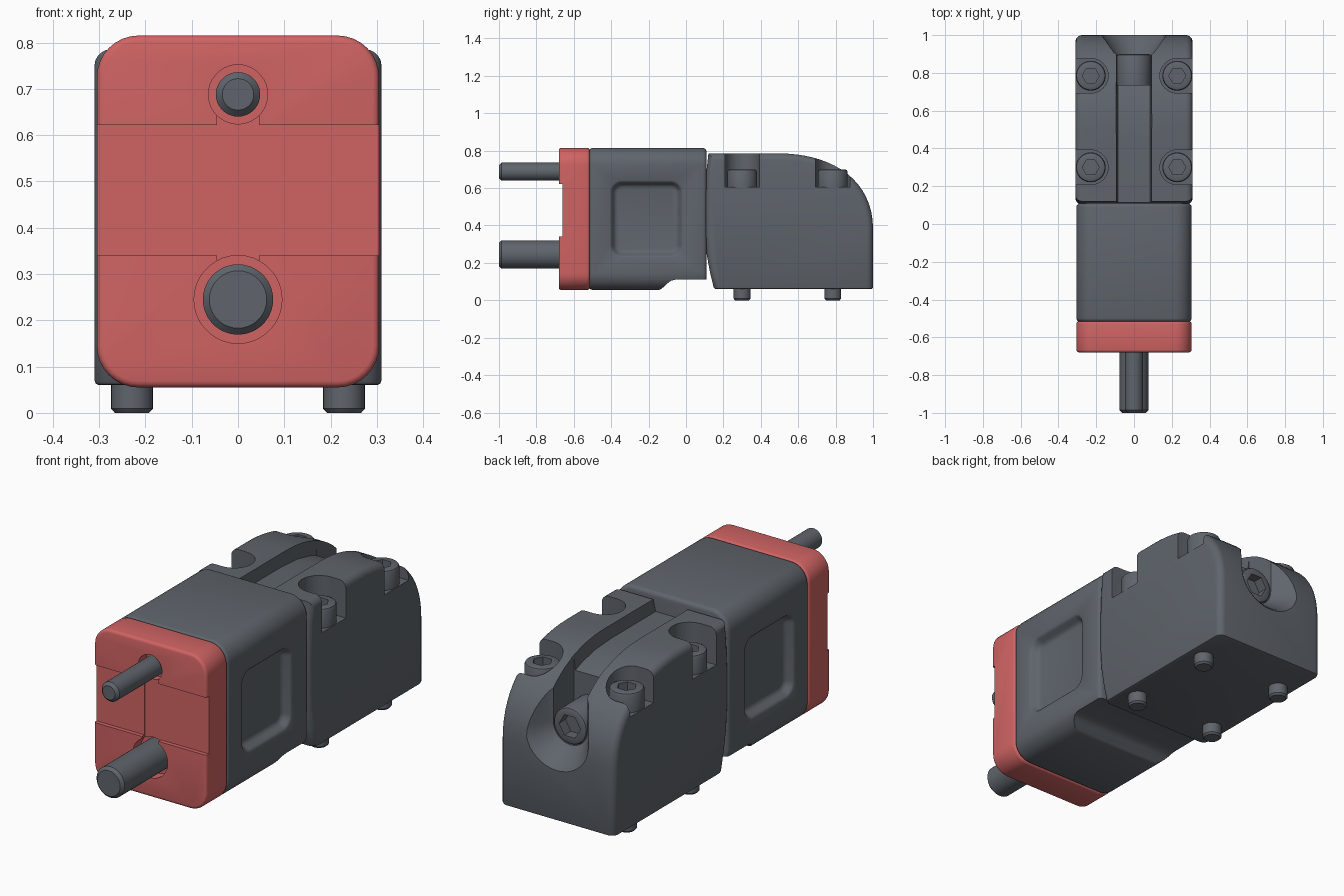
import bpy, bmesh, math
from mathutils import Vector
from mathutils.geometry import interpolate_bezier

cube = bpy.data.objects.get("Cube")
if cube:
    bpy.data.objects.remove(cube, do_unlink=True)


def material(name, rgb):
    m = bpy.data.materials.new(name)
    m.use_nodes = True
    color = (*rgb, 1)
    m.diffuse_color = color
    m.node_tree.nodes["Principled BSDF"].inputs["Base Color"].default_value = color
    return m


grey = material("slate grey", (0.115, 0.13, 0.15))
red = material("soft red", (0.63, 0.125, 0.125))


def place(axis, d, u, v):
    return {"x": (d, u, v), "y": (u, d, v), "z": (u, v, d)}[axis]


def rounded(axis, d, cu, cv, hu, hv, r, n=8):
    """Rounded rectangle loop across an axis at depth d."""
    pts = []
    for k, (su, sv) in enumerate([(1, 1), (-1, 1), (-1, -1), (1, -1)]):
        for i in range(n + 1):
            a = (k + i / n) * math.pi / 2
            pts.append(place(axis, d, cu + su * (hu - r) + r * math.cos(a),
                             cv + sv * (hv - r) + r * math.sin(a)))
    return pts


def ring(axis, d, cu, cv, r, hexagon=False, n=36):
    """Circle loop, or a hexagon with the same point count."""
    pts = []
    for i in range(n):
        a = math.tau * i / n
        k = r
        if hexagon:
            k = r * math.cos(math.pi / 6) / math.cos(a % (math.pi / 3) - math.pi / 6)
        pts.append(place(axis, d, cu + k * math.cos(a), cv + k * math.sin(a)))
    return pts


def loft(name, loops, mat=grey):
    """Skin a row of matching loops and cap both ends."""
    bm = bmesh.new()
    rows = [[bm.verts.new(p) for p in loop] for loop in loops]
    n = len(rows[0])
    for a, b in zip(rows, rows[1:]):
        for i in range(n):
            j = (i + 1) % n
            bm.faces.new((a[i], a[j], b[j], b[i]))
    bm.faces.new(rows[0])
    bm.faces.new(rows[-1])
    bmesh.ops.recalc_face_normals(bm, faces=bm.faces)
    me = bpy.data.meshes.new(name)
    bm.to_mesh(me)
    bm.free()
    me.materials.append(mat)
    ob = bpy.data.objects.new(name, me)
    bpy.context.collection.objects.link(ob)
    return ob


def activate(ob):
    bpy.ops.object.select_all(action="DESELECT")
    ob.select_set(True)
    bpy.context.view_layer.objects.active = ob


def carve(ob, cutters):
    activate(ob)
    for c in cutters:
        m = ob.modifiers.new("cut", "BOOLEAN")
        m.operation, m.solver, m.object = "DIFFERENCE", "EXACT", c
        bpy.ops.object.modifier_apply(modifier=m.name)
        bpy.data.objects.remove(c, do_unlink=True)


def smooth(ob):
    activate(ob)
    bpy.ops.object.shade_smooth_by_angle(angle=math.radians(32))


def box(x, y, z):
    corners = lambda h: [(x[0], y[0], h), (x[1], y[0], h), (x[1], y[1], h), (x[0], y[1], h)]
    return loft("cutter", [corners(z[0]), corners(z[1])])


def shell(name, y0, y1, edge, mat):
    """Rounded block along y with softened end edges."""
    loops = []
    steps = [i * math.pi / 6 for i in range(4)]
    ends = [(y0 + edge * (1 - math.sin(a)), edge * (1 - math.cos(a))) for a in reversed(steps)]
    ends += [(y1 - edge * (1 - math.sin(a)), edge * (1 - math.cos(a))) for a in steps]
    for y, inset in ends:
        loops.append(rounded("y", y, 0, 0.435, 0.305 - inset, 0.38 - inset, 0.09 - inset))
    return loft(name, loops, mat)


# Front plate with a cross groove and two pin holes
PINS = (("upper_pin", 0.688, 0.048, 0.064), ("lower_pin", 0.245, 0.076, 0.095))
plate = shell("front_plate", -0.68, -0.515, 0.014, red)
cuts = [box((-0.5, 0.5), (-0.8, -0.66), (0.34, 0.622)),
        box((-0.045, 0.045), (-0.8, -0.657), (0.25, 0.69))]
for _, z, _, hole in PINS:
    cuts.append(loft("cutter", [ring("y", -0.8, 0, z, hole), ring("y", -0.62, 0, z, hole)]))
for c in cuts:
    c.data.materials[0] = red
carve(plate, cuts)
smooth(plate)

# Pins
for name, z, r, _ in PINS:
    smooth(loft(name, [ring("y", y, 0, z, k) for y, k in
                       [(-1, r - 0.014), (-0.986, r), (-0.55, r)]]))

# Middle body with stepped underside and side pockets
body = shell("middle_body", -0.518, 0.11, 0.02, grey)
step = [(-0.15, 0), (-0.15, 0.052), (-0.13, 0.062), (-0.1, 0.09), (-0.08, 0.105),
        (-0.055, 0.111), (0.3, 0.111), (0.3, 0)]
cuts = [loft("cutter", [[(x, y, z) for y, z in step] for x in (-0.5, 0.5)])]
for s in (-1, 1):
    cuts.append(loft("cutter", [
        rounded("x", s * x, -0.212, 0.435, 0.195 - k, 0.205 - k, 0.065 - k)
        for x, k in [(0.4, -0.004), (0.306, -0.004), (0.302, 0.005), (0.296, 0.011), (0.277, 0.021),
                     (0.268, 0.03), (0.265, 0.042)]]))
carve(body, cuts)
smooth(body)

# Rear block from a side profile
curve = interpolate_bezier(Vector((0.5, 0.785)), Vector((0.76, 0.785)),
                           Vector((1.0, 0.66)), Vector((1.0, 0.38)), 18)
profile = [(0.15, 0.06), (0.128, 0.15), (0.11, 0.25), (0.102, 0.36), (0.102, 0.55),
           (0.108, 0.68), (0.12, 0.785)]
profile += [tuple(p) for p in curve] + [(1.0, 0.06)]
block = loft("rear_block", [[(x, y, z) for y, z in profile] for x in (-0.31, 0.31)])
bm = bmesh.new()
bm.from_mesh(block.data)
rims = [e for e in bm.edges if abs(e.verts[0].co.x - e.verts[1].co.x) < 0.01
        and max(v.co.z for v in e.verts) > 0.07]
bmesh.ops.bevel(bm, geom=rims, offset=0.035, segments=5, profile=0.5, affect="EDGES")
low = min(bm.faces, key=lambda f: f.calc_center_median().z)
bmesh.ops.bevel(bm, geom=list(low.edges), offset=0.01, segments=2, profile=0.5, affect="EDGES")
bm.to_mesh(block.data)
bm.free()

# Channel along the top, scoop at the back, and open screw seats
path = [(0, 0.725), (0.45, 0.725), (0.58, 0.717), (0.68, 0.695), (0.76, 0.665)]
cuts = [loft("cutter", [[(-0.085, y, z), (0.085, y, z), (0.125, y, 1), (-0.125, y, 1)]
                        for y, z in path])]


def scoop_loop(y, r, cz=0.485, n=20):
    arc = [(r * math.cos(a), y, cz + r * math.sin(a))
           for a in (math.pi + math.pi * i / n for i in range(n + 1))]
    return arc + [(r, y, 1), (-r, y, 1)]


cuts.append(loft("cutter", [scoop_loop(y, r) for y, r in
                            [(0.735, 0.092), (0.895, 0.092), (0.91, 0.108), (0.97, 0.15),
                             (0.99, 0.165), (1.0, 0.178), (1.05, 0.21)]]))
SEATS = [(s * 0.229, y) for s in (-1, 1) for y in (0.3, 0.785)]
for x, y in SEATS:
    side = math.copysign(0.15, x)
    cuts.append(loft("cutter", [rounded("z", z, x + side, y, 0.242, 0.092, 0.0919)
                                for z in (0.605, 1.0)]))
carve(block, cuts)
smooth(block)


def cap_screw(name, axis, cu, cv, base, top, r, socket):
    """Round head with a hexagon socket."""
    loops = [ring(axis, d, cu, cv, k) for d, k in
             [(base, r), (top - 0.012, r), (top - 0.004, r - 0.004), (top, r - 0.012)]]
    loops += [ring(axis, d, cu, cv, socket, True) for d in (top, top - 0.05)]
    smooth(loft(name, loops))


# Screws and their tips under the block
for i, (x, y) in enumerate(SEATS, 1):
    cap_screw(f"cap_screw_{i}", "z", x, y, 0.6, 0.7, 0.079, 0.045)
    smooth(loft(f"screw_tip_{i}", [ring("z", z, x, y, k) for z, k in
                                   [(0, 0.037), (0.009, 0.045), (0.1, 0.045)]]))
cap_screw("rear_clamp_screw", "y", 0, 0.485, 0.73, 0.9, 0.09, 0.058)
